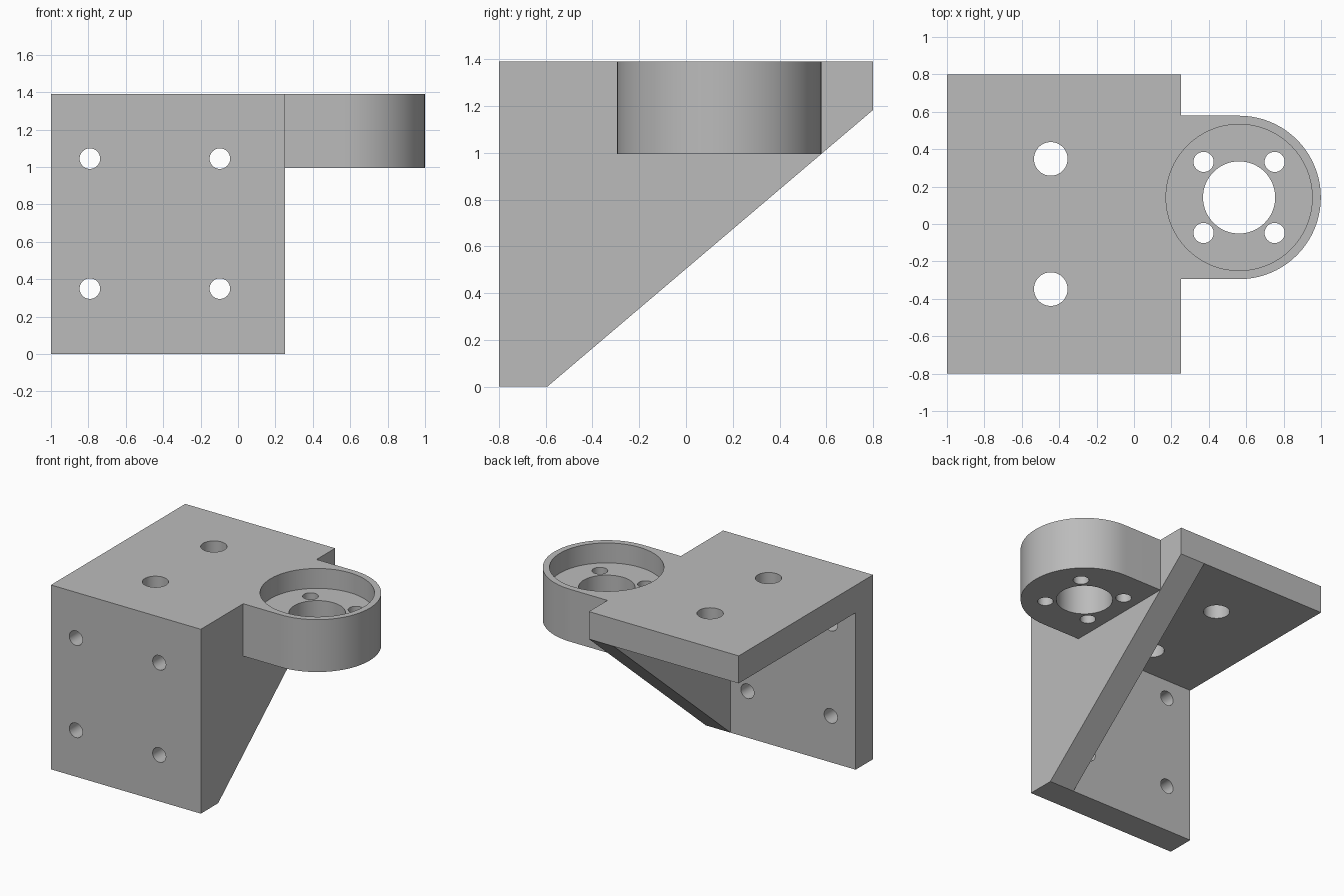
import bpy, bmesh, math
from mathutils import Matrix, Vector

cube = bpy.data.objects.get("Cube")
if cube:
    bpy.data.objects.remove(cube, do_unlink=True)

# Single grey material
grey = bpy.data.materials.new("plain_grey")
grey.use_nodes = True
colour = (0.5, 0.5, 0.5, 1)
grey.diffuse_color = colour
grey.node_tree.nodes["Principled BSDF"].inputs["Base Color"].default_value = colour

TOP = 1.39
WALL = 0.207
LEFT, SIDE = -1.0, 0.25
FRONT, BACK = -0.8, 0.8
RING = Vector((0.562, 0.142, TOP))
RING_R = 0.437


def prism(name, points, direction):
    """Extrude a closed outline along a direction."""
    bm = bmesh.new()
    face = bm.faces.new([bm.verts.new(p) for p in points])
    out = bmesh.ops.extrude_face_region(bm, geom=[face])
    verts = [g for g in out["geom"] if isinstance(g, bmesh.types.BMVert)]
    bmesh.ops.translate(bm, verts=verts, vec=direction)
    bmesh.ops.recalc_face_normals(bm, faces=bm.faces)
    return finish(name, bm)


def finish(name, bm):
    mesh = bpy.data.meshes.new(name)
    bm.to_mesh(mesh)
    bm.free()
    mesh.materials.append(grey)
    obj = bpy.data.objects.new(name, mesh)
    bpy.context.collection.objects.link(obj)
    return obj


def cylinder(name, centre, radius, depth, axis="Z", sides=64):
    bm = bmesh.new()
    turn = Matrix.Rotation(math.pi / 2, 4, "X") if axis == "Y" else Matrix()
    bmesh.ops.create_cone(bm, cap_ends=True, segments=sides, radius1=radius,
                          radius2=radius, depth=depth,
                          matrix=Matrix.Translation(centre) @ turn)
    return finish(name, bm)


def combine(target, tool, operation):
    """Apply a boolean and discard the helper."""
    tool.hide_render = True
    mod = target.modifiers.new(operation, "BOOLEAN")
    mod.operation = operation
    mod.solver = "EXACT"
    mod.object = tool
    bpy.context.view_layer.objects.active = target
    bpy.ops.object.modifier_apply(modifier=mod.name)
    bpy.data.objects.remove(tool, do_unlink=True)


# Wedge body: front wall, top shelf and sloping brace in one profile
profile = [(FRONT, 0), (FRONT + WALL, 0), (BACK, TOP - WALL), (BACK, TOP), (FRONT, TOP)]
bracket = prism("mounting_bracket", [(LEFT, y, z) for y, z in profile],
                (SIDE - LEFT, 0, 0))

# Hollow behind the wall, leaving the side brace
inner = SIDE - WALL
hollow = prism("hollow", [(LEFT - 1, FRONT + WALL, -1), (inner, FRONT + WALL, -1),
                          (inner, BACK + 1, -1), (LEFT - 1, BACK + 1, -1)],
               (0, 0, 1 + TOP - WALL))
combine(bracket, hollow, "DIFFERENCE")

# Round-ended side lug
arc = [math.radians(-90 + 180 * i / 40) for i in range(41)]
outline = [(RING.x + RING_R * math.cos(a), RING.y + RING_R * math.sin(a), TOP) for a in arc]
outline += [(SIDE - 0.01, RING.y + RING_R, TOP), (SIDE - 0.01, RING.y - RING_R, TOP)]
combine(bracket, prism("lug", outline, (0, 0, 0.995 - TOP)), "UNION")

# Circular recess and central bore
combine(bracket, cylinder("recess", RING, 0.391, 0.3), "DIFFERENCE")
combine(bracket, cylinder("bore", RING, 0.193, 2), "DIFFERENCE")

# Four small holes around the bore
for sx in (-1, 1):
    for sy in (-1, 1):
        centre = RING + Vector((0.19 * sx, 0.19 * sy, 0))
        combine(bracket, cylinder("small_hole", centre, 0.054, 2, sides=32), "DIFFERENCE")

# Shelf holes
for y in (-0.348, 0.348):
    combine(bracket, cylinder("shelf_hole", (-0.445, y, TOP), 0.09, 1, sides=48), "DIFFERENCE")

# Wall holes
for x in (-0.792, -0.097):
    for z in (0.35, 1.045):
        combine(bracket, cylinder("wall_hole", (x, FRONT, z), 0.055, 0.8, "Y", 32), "DIFFERENCE")

# Smooth round walls, crisp edges
bpy.ops.object.select_all(action="DESELECT")
bracket.select_set(True)
bpy.context.view_layer.objects.active = bracket
bpy.ops.object.shade_smooth_by_angle(angle=math.radians(30))
